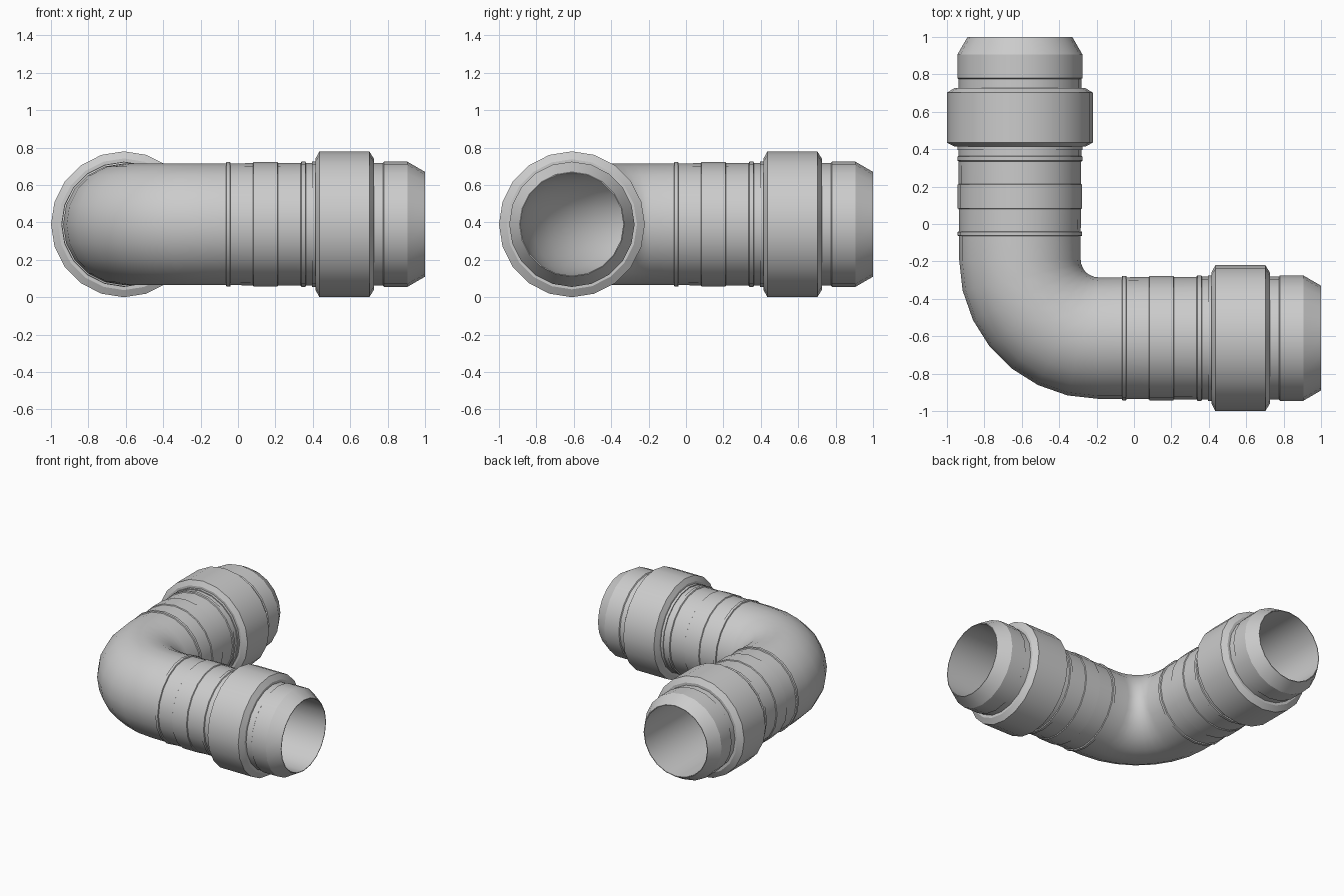
import bpy, bmesh, math

if "Cube" in bpy.data.objects:
    bpy.data.objects.remove(bpy.data.objects["Cube"])

SIDES = 20
AXIS = -0.61          # arm centreline
PIVOT = -0.19         # centre of the bend
BEND_R = PIVOT - AXIS
HEIGHT = 0.39
BEND_STEPS = 7


def station(arm, d, r):
    """Ring on the x arm (arm=90) or y arm (arm=0) at distance d."""
    centre = (d, PIVOT) if arm == 90 else (PIVOT, d)
    return centre, math.radians(arm), r


def bend(r):
    """Rings around the bend, from the y arm to the x arm."""
    return [((PIVOT, PIVOT), math.radians(90 * i / BEND_STEPS), r)
            for i in range(BEND_STEPS + 1)]


def sweep(name, stations):
    """Join rings along a closed loop of stations."""
    bm = bmesh.new()
    rings = []
    for (cx, cy), a, r in stations:
        ring = []
        for k in range(SIDES):
            u = 2 * math.pi * k / SIDES
            d = BEND_R + r * math.cos(u)
            ring.append(bm.verts.new((cx - math.cos(a) * d,
                                      cy - math.sin(a) * d,
                                      HEIGHT + r * math.sin(u))))
        rings.append(ring)
    for i, ra in enumerate(rings):
        rb = rings[(i + 1) % len(rings)]
        for k in range(SIDES):
            j = (k + 1) % SIDES
            bm.faces.new((ra[k], ra[j], rb[j], rb[k]))
    bmesh.ops.recalc_face_normals(bm, faces=bm.faces)
    me = bpy.data.meshes.new(name)
    bm.to_mesh(me)
    bm.free()
    ob = bpy.data.objects.new(name, me)
    bpy.context.collection.objects.link(ob)
    bpy.ops.object.select_all(action='DESELECT')
    ob.select_set(True)
    bpy.context.view_layer.objects.active = ob
    bpy.ops.object.shade_smooth_by_angle(angle=math.radians(28))
    return ob


# Outer profile of one arm: beads, band, grooves, spigot, chamfered mouth
PIPE, BORE = 0.325, 0.275
arm = [(-0.065, PIPE), (-0.062, 0.333), (-0.042, 0.333), (-0.039, PIPE),
       (0.08, 0.327), (0.084, 0.333), (0.21, 0.333), (0.214, 0.327),
       (0.335, 0.328), (0.339, 0.335), (0.36, 0.335), (0.364, 0.328),
       (0.775, 0.328), (0.78, 0.335), (0.905, 0.335), (1.0, 0.28)]

# Hollow elbow: outer skin out, bore back
outer = ([station(0, d, r) for d, r in reversed(arm)] + bend(PIPE)
         + [station(90, d, r) for d, r in arm])
bore = [station(90, 1.0, BORE)] + bend(BORE)[::-1] + [station(0, 1.0, BORE)]
sweep("elbow_pipe", outer + bore)

# Coupling collar on each arm
collar = [(0.395, 0.32), (0.395, 0.335), (0.415, 0.335), (0.415, 0.352),
          (0.435, 0.39), (0.702, 0.39), (0.728, 0.348), (0.728, 0.32)]
for side, angle in (("right", 90), ("back", 0)):
    sweep(side + "_collar", [station(angle, d, r) for d, r in collar])
